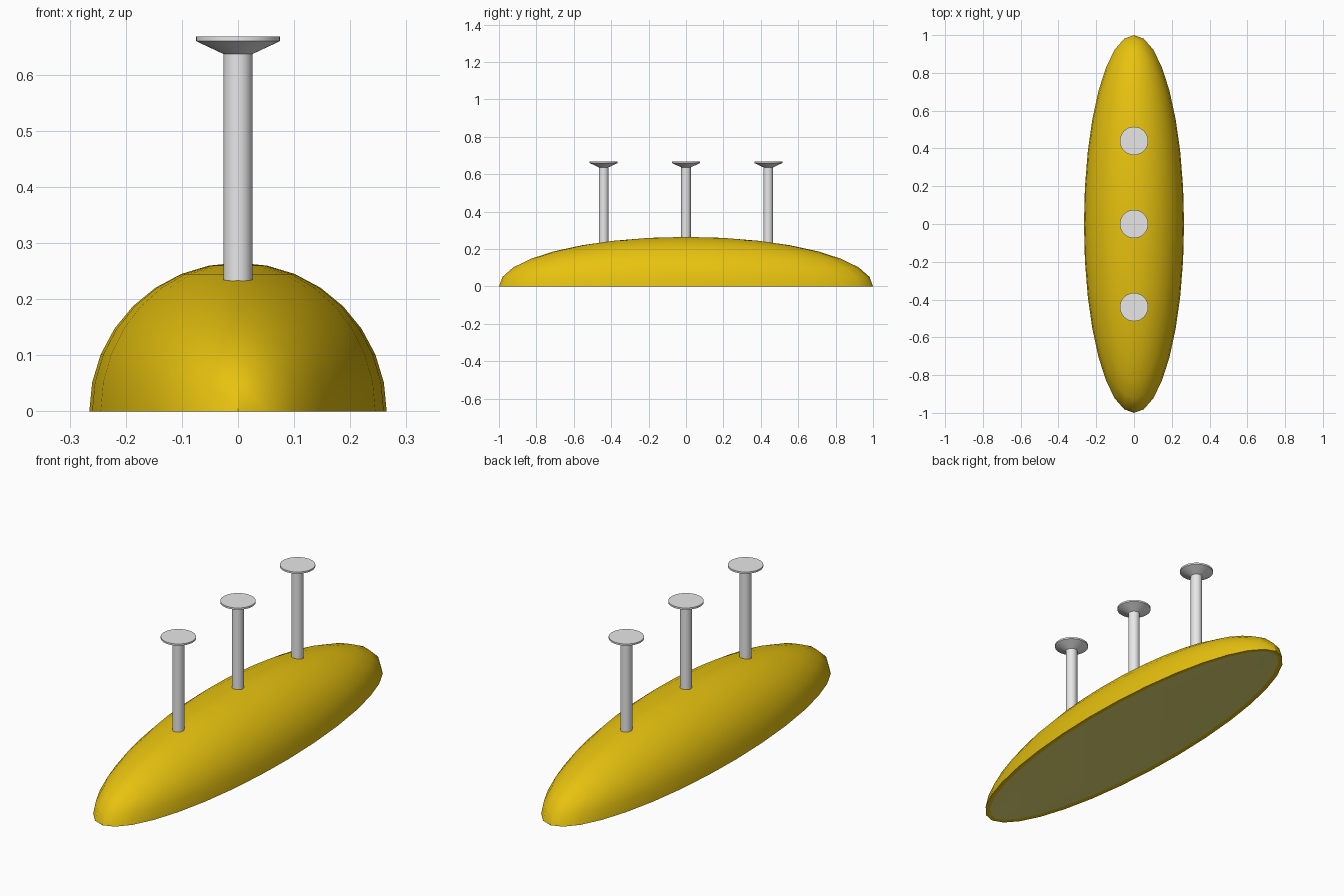
import bpy, bmesh, math

cube = bpy.data.objects.get("Cube")
if cube:
    bpy.data.objects.remove(cube, do_unlink=True)


def material(name, rgb):
    mat = bpy.data.materials.new(name)
    mat.use_nodes = True
    mat.diffuse_color = (*rgb, 1)
    mat.node_tree.nodes["Principled BSDF"].inputs["Base Color"].default_value = (*rgb, 1)
    return mat


yellow = material("golden_yellow", (0.86, 0.58, 0.005))
pale = material("pale_yellow", (0.86, 0.80, 0.2))
grey = material("light_grey", (0.8, 0.8, 0.8))


def finish(name, bm, mats):
    mesh = bpy.data.meshes.new(name)
    bm.to_mesh(mesh)
    bm.free()
    obj = bpy.data.objects.new(name, mesh)
    bpy.context.collection.objects.link(obj)
    for mat in mats:
        mesh.materials.append(mat)
    bpy.ops.object.select_all(action="DESELECT")
    obj.select_set(True)
    bpy.context.view_layer.objects.active = obj
    bpy.ops.object.shade_smooth_by_angle(angle=math.radians(30))
    return obj


# Stretched half-dome shade, closed below by a rim and a diffuser panel
bm = bmesh.new()
bmesh.ops.create_uvsphere(bm, u_segments=32, v_segments=16, radius=1)
bmesh.ops.delete(bm, geom=[v for v in bm.verts if v.co.z < -0.001], context="VERTS")
bmesh.ops.scale(bm, vec=(0.265, 1, 0.265), verts=bm.verts)
rim = [e for e in bm.edges if e.is_boundary]
panel = bmesh.ops.contextual_create(bm, geom=rim)["faces"]
bmesh.ops.recalc_face_normals(bm, faces=bm.faces)
bmesh.ops.inset_region(bm, faces=panel, thickness=0.02, use_even_offset=True)
for face in panel:
    face.material_index = 1
    for v in face.verts:
        v.co.z = 0.002
finish("shade", bm, [yellow, pale])

# Hanging rods, each flaring into a ceiling cup: (radius, height) profile
PROFILE = [(0.026, 0.22), (0.026, 0.637), (0.075, 0.66), (0.075, 0.668)]


def lathe(name, profile, y, sides=32):
    bm = bmesh.new()
    rings = []
    for r, z in profile:
        angles = [math.tau * i / sides for i in range(sides)]
        rings.append([bm.verts.new((r * math.cos(a), y + r * math.sin(a), z)) for a in angles])
    for low, high in zip(rings, rings[1:]):
        for i in range(sides):
            j = (i + 1) % sides
            bm.faces.new((low[i], low[j], high[j], high[i]))
    bm.faces.new(rings[0][::-1])
    bm.faces.new(rings[-1])
    return finish(name, bm, [grey])


for label, y in (("front", -0.44), ("middle", 0), ("back", 0.44)):
    lathe(label + "_rod", PROFILE, y)
